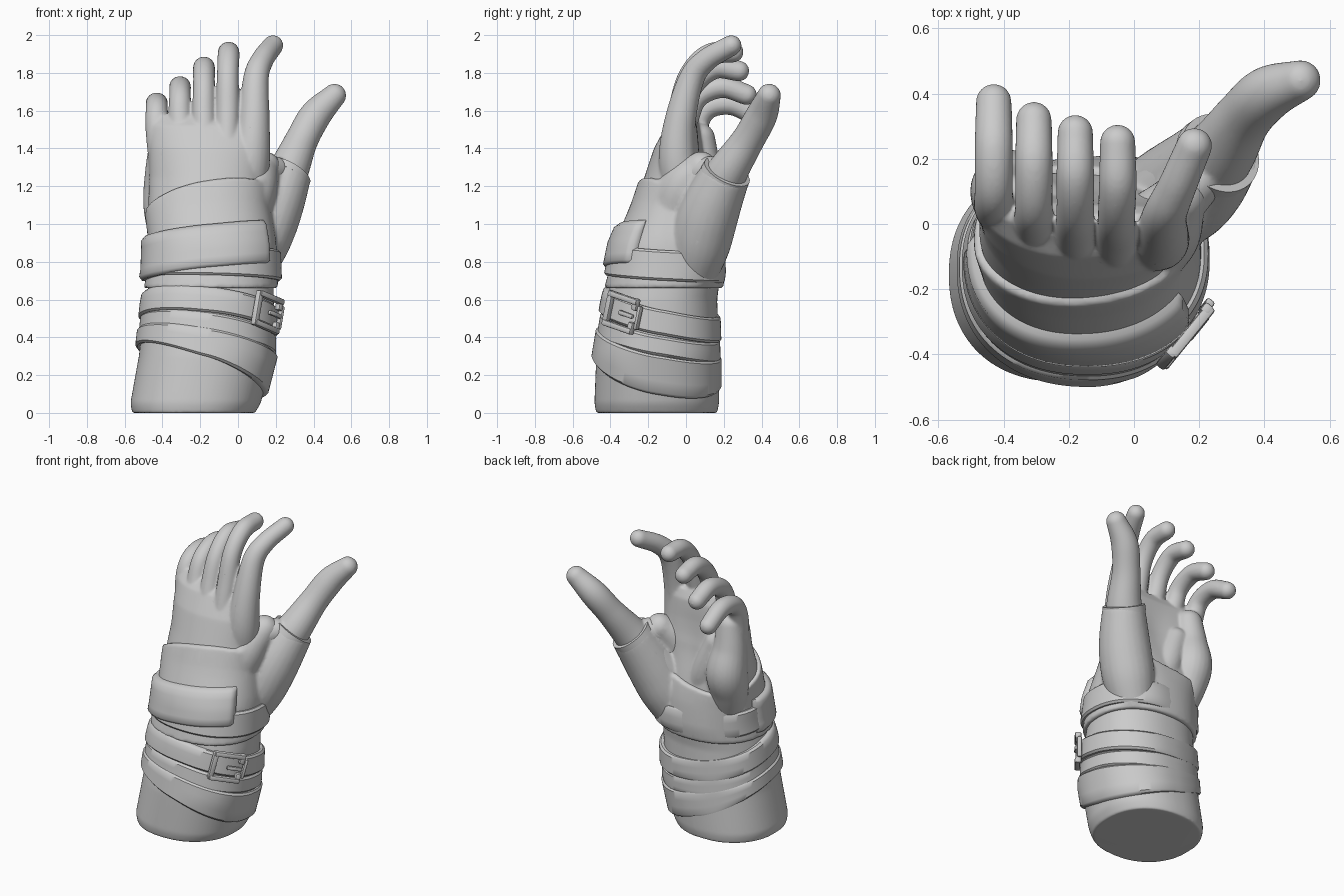
import bpy, bmesh
from math import sin, cos, pi, radians, exp, copysign
from mathutils import Vector, Matrix

if "Cube" in bpy.data.objects:
    bpy.data.objects.remove(bpy.data.objects["Cube"])

# arm and palm sections: z, centre x, centre y, half width, half depth, arch
LEVELS = [(0, -.235, -.155, .325, .32, 0), (.05, -.225, -.155, .345, .33, 0),
          (.3, -.17, -.15, .355, .325, 0), (.6, -.15, -.13, .34, .295, 0),
          (.75, -.135, -.10, .32, .285, 0), (.9, -.135, -.09, .315, .265, .01),
          (1.1, -.165, -.06, .31, .21, .04), (1.25, -.165, -.045, .305, .175, .06),
          (1.4, -.16, -.04, .31, .13, .06), (1.52, -.165, -.02, .305, .085, .06),
          (1.58, -.17, .0, .29, .03, .06)]


def arm_point(t, z, d=0.0):
    """Point on the arm surface at angle t and height z, pushed out by d."""
    zc = min(max(z, 0), 1.58)
    for a, b in zip(LEVELS, LEVELS[1:]):
        if zc <= b[0]:
            break
    f = (zc - a[0]) / (b[0] - a[0])
    cx, cy, rx, ry, arch = [p + (q - p) * f for p, q in zip(a[1:], b[1:])]
    c, s = cos(t), sin(t)
    c, s = copysign(abs(c) ** .9, c), copysign(abs(s) ** .9, s)
    x, y = cx + (rx + d) * c, cy + (ry + d) * s + arch * c * c * (1 if c < 0 else .3)
    if s > 0:  # hollow of the palm
        y -= .04 * s * exp(-((x + .1) / .15) ** 2 - ((z - 1.25) / .2) ** 2)
    return Vector((x, y, z))


def skin(bm, rings, closed=False):
    """Bridge equal rings of points, capping the ends unless closed."""
    vs = [[bm.verts.new(p) for p in r] for r in rings]
    n = len(vs[0])
    pairs = list(zip(vs, vs[1:])) + ([(vs[-1], vs[0])] if closed else [])
    for a, b in pairs:
        for i in range(n):
            j = (i + 1) % n
            bm.faces.new((a[i], a[j], b[j], b[i]))
    if not closed:
        bm.faces.new(vs[0][::-1])
        bm.faces.new(vs[-1])


def tube(bm, pts, rounded=True, n=24):
    """Smooth tapering tube through (x, y, z, radius) points."""
    P = [Vector(p) for p in pts]
    P = [P[0] * 2 - P[1]] + P + [P[-1] * 2 - P[-2]]
    path = []
    for i in range(1, len(P) - 2):
        a, b, c, d = P[i - 1:i + 3]
        for k in range(8):
            t = k / 8
            path.append(.5 * (2 * b + (c - a) * t + (2 * a - 5 * b + 4 * c - d) * t * t
                              + (3 * b - a - 3 * c + d) * t ** 3))
    path.append(P[-2])
    if rounded:
        last, ax = path[-1].copy(), (path[-1] - path[-2]).to_3d().normalized()
        for k in range(1, 8):
            q = last.to_3d() + ax * last.w * sin(k * pi / 16)
            path.append(Vector((*q, last.w * cos(k * pi / 16))))
    rings = []
    for i, p in enumerate(path):
        ax = (path[min(i + 1, len(path) - 1)] - path[max(i - 1, 0)]).to_3d().normalized()
        u = Vector((1, 0, 0)).cross(ax).normalized()
        v = ax.cross(u)
        rings.append([p.to_3d() + p.w * (u * cos(2 * pi * k / n) + v * sin(2 * pi * k / n))
                      for k in range(n)])
    skin(bm, rings)


def band(bm, lo, hi, d, t0=0, t1=360, rows=3, lip=.012, depth=.03, fade=.85):
    """Strap hugging the arm between lo(t) and hi(t), sinking in on the palm side."""
    full = t1 - t0 == 360
    n = int((t1 - t0) / 3)
    rings = []
    for k in range(n if full else n + 1):
        deg = t0 + (t1 - t0) * k / n
        t = radians(deg)
        a, b = lo(t), hi(t)
        e = 1 - fade * exp(-((deg - 110) / 30) ** 2) if full else min(1, .55 + .2 * min(k, n - k))
        lp = lip * e
        out = [(a, d * e - lp)] + [(a + lip + (b - a - 2 * lip) * i / rows, d * e)
                                   for i in range(rows + 1)] + [(b, d * e - lp)]
        inner = [(b + (a - b) * i / rows, -depth) for i in range(rows + 1)]
        rings.append([arm_point(t, z, q) for z, q in out + inner])
    skin(bm, rings, full)


def finish(bm, name, voxel=0, smooth=0, angle=40):
    bmesh.ops.recalc_face_normals(bm, faces=bm.faces)
    me = bpy.data.meshes.new(name)
    bm.to_mesh(me)
    bm.free()
    ob = bpy.data.objects.new(name, me)
    bpy.context.collection.objects.link(ob)
    if voxel:
        m = ob.modifiers.new("blend", 'REMESH')
        m.mode, m.voxel_size, m.use_smooth_shade = 'VOXEL', voxel, True
        m = ob.modifiers.new("soften", 'SMOOTH')
        m.factor, m.iterations = .5, smooth
        ob.modifiers.new("reduce", 'DECIMATE').ratio = .3
    else:
        bpy.ops.object.select_all(action='DESELECT')
        ob.select_set(True)
        bpy.context.view_layer.objects.active = ob
        bpy.ops.object.shade_smooth_by_angle(angle=radians(angle))
    return ob


def tilt(z0, a, b, w=0, wa=0):
    return lambda t: z0 + a * cos(t) + b * sin(t) + w + wa * cos(t)


# forearm, palm, five fingers and thumb, blended into one skin
bm = bmesh.new()
skin(bm, [[arm_point(2 * pi * k / 72, 1.58 * i / 80) for k in range(72)] for i in range(81)])
FINGERS = [
    [(-.41, .02, 1.3, .06), (-.428, .05, 1.5, .062), (-.43, .11, 1.61, .059), (-.43, .24, 1.635, .059), (-.43, .375, 1.57, .055)],
    [(-.28, -.08, 1.3, .06), (-.305, .0, 1.54, .062), (-.307, .06, 1.67, .058), (-.307, .19, 1.725, .058), (-.307, .32, 1.685, .055)],
    [(-.17, -.11, 1.3, .06), (-.18, -.03, 1.56, .062), (-.18, .035, 1.73, .058), (-.18, .15, 1.825, .058), (-.18, .28, 1.81, .055)],
    [(-.06, -.11, 1.3, .06), (-.055, -.04, 1.58, .062), (-.054, .015, 1.78, .058), (-.05, .12, 1.895, .058), (-.05, .25, 1.91, .055)],
    [(.05, -.02, 1.15, .1), (.07, -.045, 1.35, .1), (.085, -.03, 1.55, .083), (.095, .03, 1.77, .068), (.13, .11, 1.87, .06), (.185, .24, 1.945, .055)]]
for f in FINGERS:
    tube(bm, f)
tube(bm, [(.05, .03, .95, .13), (.16, .12, 1.1, .13), (.26, .215, 1.27, .11), (.335, .325, 1.44, .088),
          (.41, .40, 1.575, .084), (.51, .44, 1.68, .063)])
tube(bm, [(.03, -.03, 1.15, .1), (.1, .03, 1.25, .09), (.19, .13, 1.28, .08)])
# heel of the palm on the little finger side
tube(bm, [(-.32, .0, .8, .1), (-.365, .06, 1.0, .12), (-.375, .10, 1.14, .128), (-.385, .08, 1.3, .105), (-.38, .07, 1.45, .085)])
tube(bm, [(-.1, .0, .85, .12), (-.2, .06, 1.08, .1), (-.28, .06, 1.3, .08)])
finish(bm, "hand", .0072, 14)

# glove cuff with the thumb sleeve
bm = bmesh.new()
band(bm, tilt(.66, 0, 0), tilt(1.12, .06, -.11), .024, rows=10, lip=.004, fade=0)
tube(bm, [(.03, .03, .72, .13), (.10, .07, .88, .16), (.155, .105, 1.01, .163), (.205, .15, 1.13, .152), (.262, .215, 1.27, .13)], rounded=False)
tube(bm, [(.0, -.05, .95, .12), (.05, -.05, 1.1, .13), (.09, .0, 1.22, .125), (.14, .08, 1.3, .085)])
finish(bm, "glove", .011, 8)

# thin raised rim at the thumb opening
bm = bmesh.new()
tube(bm, [(.249, .203, 1.247, .134), (.265, .218, 1.277, .131)], rounded=False, n=48)
finish(bm, "thumb_rim")

# wrist strap and its padded front tab
bm = bmesh.new()
band(bm, tilt(.79, -.01, -.02, -.08), tilt(.79, -.01, -.02, .08), .046)
finish(bm, "wrist_strap")
bm = bmesh.new()
band(bm, tilt(.855, .04, -.03, -.115), tilt(.855, .04, -.03, .115), .062, 172, 328, rows=5, lip=.02, depth=0)
finish(bm, "wrist_pad", angle=60)

# buckled strap and two crossing wraps below it
for name, z0, a, b, w, wa, d in [("buckle_strap", .525, -.045, -.075, .066, 0, .028),
                                 ("upper_wrap", .40, -.045, -.07, .06, -.01, .016),
                                 ("lower_wrap", .30, -.10, -.075, .075, .028, .026)]:
    bm = bmesh.new()
    band(bm, tilt(z0, a, b, -w, -wa), tilt(z0, a, b, w, wa), d)
    finish(bm, name)

# buckle: open frame and prong, laid on the strap
t = radians(-36)
zc = tilt(.525, -.045, -.075)
p0, p1 = (arm_point(t + s, zc(t + s), .04) for s in (-.12, .12))
ux = (p1 - p0).normalized()
un = ux.cross(Vector((0, 0, 1))).normalized()
uz = un.cross(ux)
frame = Matrix((ux, un, uz)).transposed().to_4x4()
frame.translation = arm_point(t, zc(t), .034)
bm = bmesh.new()
for x, y, z, sx, sy, sz in [(-.09, 0, 0, .034, .034, .19), (.085, 0, .065, .034, .034, .065),
                            (.085, 0, -.065, .034, .034, .065), (0, .006, .08, .2, .034, .032),
                            (0, .006, -.08, .2, .034, .032), (.045, .014, 0, .1, .022, .026),
                            (.115, -.006, 0, .022, .03, .13)]:
    bmesh.ops.create_cube(bm, size=1, matrix=frame @ Matrix.Translation((x, y, z)) @ Matrix.Diagonal((sx, sy, sz, 1)))
bmesh.ops.bevel(bm, geom=bm.edges[:], offset=.009, segments=2, affect='EDGES', profile=.5)
finish(bm, "buckle")
